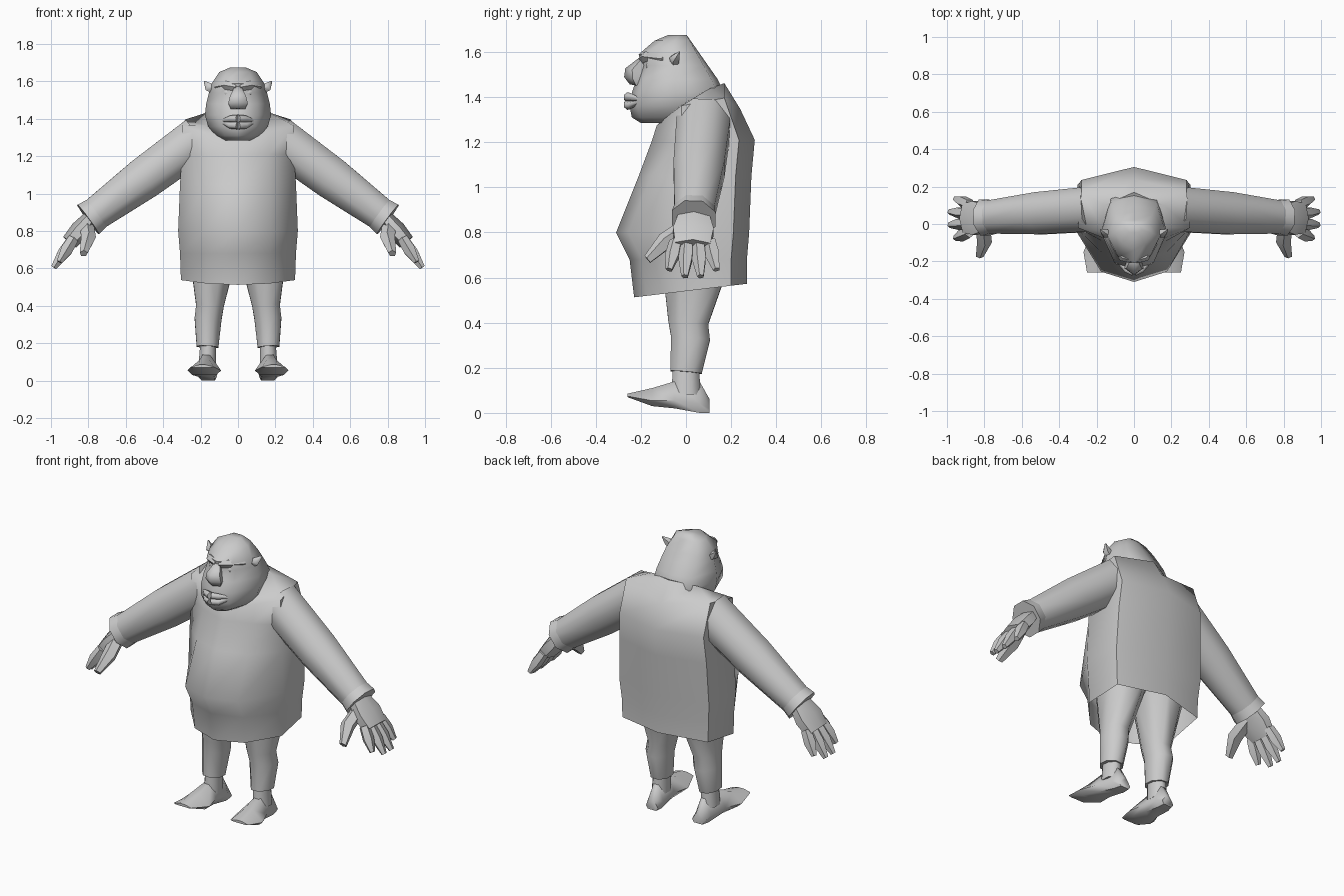
import bpy, bmesh, math
from mathutils import Vector

if "Cube" in bpy.data.objects:
    bpy.data.objects.remove(bpy.data.objects["Cube"])

grey = bpy.data.materials.new("plain grey")
grey.use_nodes = True
grey.diffuse_color = (.6, .6, .6, 1)
grey.node_tree.nodes["Principled BSDF"].inputs["Base Color"].default_value = grey.diffuse_color


def loft(name, rings, open_start=False, mirror=False):
    """Skin a list of equal rings of points and cap the ends."""
    bm = bmesh.new()
    loops = [[bm.verts.new(point) for point in ring] for ring in rings]
    for low, high in zip(loops, loops[1:]):
        for i in range(len(low)):
            bm.faces.new((low[i - 1], low[i], high[i], high[i - 1]))
    if not open_start:
        bm.faces.new(loops[0])
    bm.faces.new(loops[-1])
    bmesh.ops.recalc_face_normals(bm, faces=bm.faces)
    mesh = bpy.data.meshes.new(name)
    bm.to_mesh(mesh)
    bm.free()
    mesh.materials.append(grey)
    obj = bpy.data.objects.new(name, mesh)
    bpy.context.collection.objects.link(obj)
    if mirror:
        obj.modifiers.new("other side", 'MIRROR')
    bpy.ops.object.select_all(action='DESELECT')
    obj.select_set(True)
    bpy.context.view_layer.objects.active = obj
    bpy.ops.object.shade_smooth_by_angle(angle=math.radians(62))


def tube(name, path, radii, flat=1, sides=6, mirror=True):
    """Run a tapered tube along a path; flat widens it from front to back."""
    path = [Vector(point) for point in path]
    along = path[-1] - path[0]
    across = along.cross(Vector((0, 1, 0))).normalized()
    depth = across.cross(along).normalized() * flat
    turns = [math.tau * (i + .5) / sides for i in range(sides)]
    rings = [[centre + radius * (depth * math.cos(turn) + across * math.sin(turn))
              for turn in turns]
             for centre, radius in zip(path, radii)]
    loft(name, rings, mirror=mirror)


def mirrored_ring(half):
    """Complete a half ring that runs from front centre to back centre."""
    return half + [(-x, y, z) for x, y, z in half[-2:0:-1]]


def torso_ring(height, front, back, width, tilt=0, rise=0):
    half = [(0, front), (width * .55, front + .055), (width, -.02),
            (width * .94, back - .07), (0, back)]
    return mirrored_ring([(x, y, height + tilt * y + rise * x) for x, y in half])


def head_ring(height, front, width):
    # The nape slopes from crown to collar, and the jaw tucks in underneath
    back = min(.17, .7 * (1.68 - height), 3 * (height - 1.28))
    half = [(0, front), (width * .6, front + .035), (width, front * .4 + back * .3),
            (width * .7, back * .8), (0, back)]
    return mirrored_ring([(x, y, height) for x, y in half])


def shoe_ring(y, sole, top, width):
    # Toes point slightly outward
    half = [(width * .7, sole), (width, sole + (top - sole) * .3), (width * .3, top)]
    outline = half + [(-x, z) for x, z in reversed(half)]
    return [(.165 - y * .1 + x, y, z) for x, z in outline]


# Tunic, open at the hem
loft("tunic", [
    torso_ring(height=.54, front=-.23, back=.27, width=.305, tilt=.12),
    torso_ring(height=.68, front=-.25, back=.27, width=.31),
    torso_ring(height=.8, front=-.31, back=.28, width=.32),
    torso_ring(height=1.05, front=-.21, back=.29, width=.31),
    torso_ring(height=1.21, front=-.15, back=.305, width=.3),
    torso_ring(height=1.3, front=-.13, back=.24, width=.3, tilt=.2, rise=.22),
    torso_ring(height=1.36, front=-.11, back=.17, width=.17, tilt=.6, rise=.1),
], open_start=True)

# Sleeves growing out of the shoulders, with slightly flared cuffs
shoulder, wrist = Vector((.21, .08, 1.295)), Vector((.79, .035, .87))
tube("sleeve", [shoulder, shoulder.lerp(wrist, .5), wrist], [.13, .122, .093], sides=8)
tube("cuff", [shoulder.lerp(wrist, .92), wrist.lerp(shoulder, -.02)], [.093, .105], sides=8)

# Hands with four fingers and a thumb
knuckles = Vector((.9, .03, .74))
tube("palm", [wrist, wrist.lerp(knuckles, .5), knuckles], [.04, .052, .045], flat=2)
for i in range(4):
    offset = i - 1.5
    shorter = abs(offset) * .03
    root = knuckles + Vector((-.02, offset * .05, .02))
    tip = Vector((1 - shorter, .03 + offset * .07, .59 + shorter))
    tube(f"finger_{i + 1}", [root, root.lerp(tip, .5), tip], [.03, .034, .016], sides=5)
tube("thumb", [wrist.lerp(knuckles, .2), (.8, -.09, .76), (.825, -.17, .68)],
     [.04, .042, .022], sides=5)

# Legs meeting at the hips, with narrow ankles below the hems
tube("leg", [(.13, .05, .74), (.15, .01, .4), (.16, .02, .33), (.163, 0, .18)],
     [.15, .08, .078, .063], flat=1.2, sides=8)
tube("ankle", [(.16, 0, .2), (.165, 0, .08)], [.045, .05], flat=1.4, sides=8)

# Shoes with an upturned flat toe
loft("shoe", [
    shoe_ring(y=.105, sole=0, top=.06, width=.04),
    shoe_ring(y=.06, sole=0, top=.14, width=.05),
    shoe_ring(y=-.05, sole=.02, top=.14, width=.06),
    shoe_ring(y=-.15, sole=.03, top=.11, width=.09),
    shoe_ring(y=-.26, sole=.07, top=.085, width=.06),
], mirror=True)

# Head from jaw to crown
loft("head", [
    head_ring(height=1.285, front=-.2, width=.08),
    head_ring(height=1.31, front=-.24, width=.12),
    head_ring(height=1.36, front=-.25, width=.16),
    head_ring(height=1.42, front=-.24, width=.177),
    head_ring(height=1.48, front=-.22, width=.17),
    head_ring(height=1.54, front=-.195, width=.155),
    head_ring(height=1.59, front=-.21, width=.14),
    head_ring(height=1.65, front=-.14, width=.1),
    head_ring(height=1.675, front=-.08, width=.04),
])

# Face features, mostly sunk into the head
tube("nose", [(0, -.19, 1.57), (0, -.225, 1.52), (0, -.22, 1.48), (0, -.21, 1.45)],
     [.02, .045, .055, .04], sides=5, mirror=False)
tube("brow", [(0, -.19, 1.57), (.06, -.175, 1.58), (.12, -.1, 1.57)], [.025, .025, .01], sides=5)
tube("eye", [(.03, -.17, 1.54), (.06, -.16, 1.54), (.09, -.13, 1.53)], [.01, .02, .01])
for name, height in (("upper_lip", 1.4), ("lower_lip", 1.365)):
    tube(name, [(0, -.26, height), (.04, -.245, height), (.1, -.19, 1.385)], [.022, .018, .005])

# Pointed ears
tube("ear", [(.13, -.05, 1.55), (.155, -.05, 1.57), (.18, -.03, 1.6)], [.02, .025, .004], sides=5)
